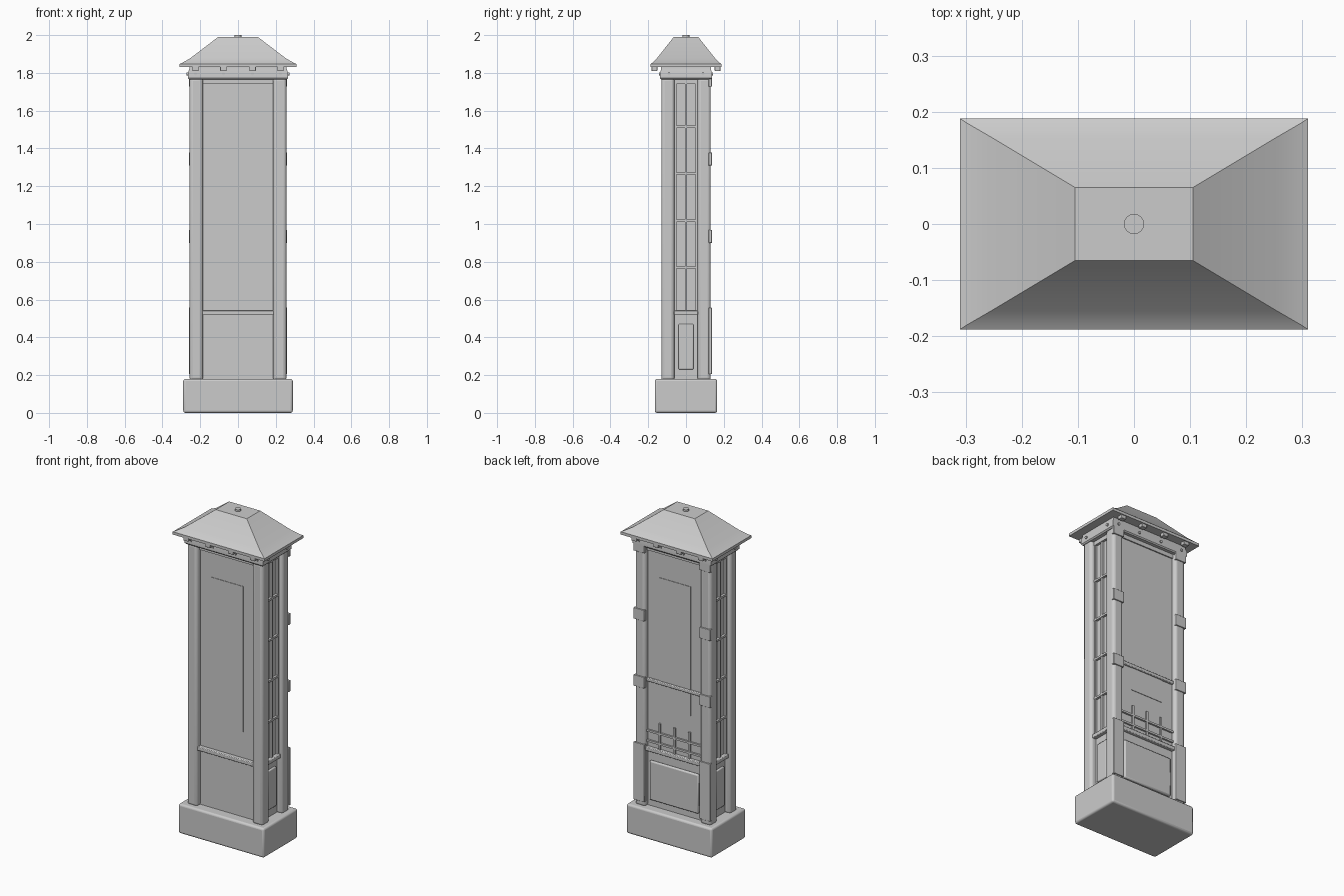
import bpy, bmesh, math

if "Cube" in bpy.data.objects:
    bpy.data.objects.remove(bpy.data.objects["Cube"])


def finish(ob, angle=35):
    bpy.ops.object.select_all(action='DESELECT')
    ob.select_set(True)
    bpy.context.view_layer.objects.active = ob
    bpy.ops.object.shade_smooth_by_angle(angle=math.radians(angle))
    return ob


def box(name, x0, x1, y0, y1, z0, z1, bevel=0.0, seg=2):
    """Box given by its extents, with optional rounded edges."""
    x0, x1 = sorted((x0, x1))
    y0, y1 = sorted((y0, y1))
    bm = bmesh.new()
    bmesh.ops.create_cube(bm, size=1)
    for v in bm.verts:
        v.co = ((x0 + x1) / 2 + v.co.x * (x1 - x0),
                (y0 + y1) / 2 + v.co.y * (y1 - y0),
                (z0 + z1) / 2 + v.co.z * (z1 - z0))
    me = bpy.data.meshes.new(name)
    bm.to_mesh(me)
    bm.free()
    ob = bpy.data.objects.new(name, me)
    bpy.context.collection.objects.link(ob)
    if bevel:
        m = ob.modifiers.new("bevel", 'BEVEL')
        m.width, m.segments = bevel, seg
    return finish(ob)


def stacked_rings(name, rings):
    """Closed solid from rectangular rings (half x, half y, z)."""
    bm = bmesh.new()
    loops = [[bm.verts.new((sx * hx, sy * hy, z))
              for sx, sy in ((-1, -1), (1, -1), (1, 1), (-1, 1))]
             for hx, hy, z in rings]
    for a, b in zip(loops, loops[1:]):
        for i in range(4):
            j = (i + 1) % 4
            bm.faces.new((a[i], a[j], b[j], b[i]))
    bm.faces.new(loops[0][::-1])
    bm.faces.new(loops[-1])
    me = bpy.data.meshes.new(name)
    bm.to_mesh(me)
    bm.free()
    ob = bpy.data.objects.new(name, me)
    bpy.context.collection.objects.link(ob)
    return finish(ob)


def stud(name, loc, r, depth, rot=(0, 0, 0)):
    bpy.ops.mesh.primitive_cylinder_add(vertices=16, radius=r, depth=depth, location=loc, rotation=rot)
    bpy.context.object.name = name
    finish(bpy.context.object)


# plinth and inner cabinet
box("plinth", -.29, .29, -.165, .165, 0, .18, .012, 3)
box("cabinet_body", -.222, .222, -.10, .105, .17, 1.78)

# corner posts with well rounded vertical edges
for sx in (-1, 1):
    for sy in (-1, 1):
        box("corner_post", sx * .185, sx * .257, sy * .061, sy * .131, .17, 1.775, .018, 4)

# front rails and thin display sheet
box("front_rail", -.19, .19, -.124, -.09, .517, .541, .004)
box("front_top_rail", -.19, .19, -.108, -.09, 1.74, 1.775)
box("front_sheet", -.107, .107, -.103, -.095, .70, 1.59)

# back rails, sheet, low lattice and access hatch
box("back_sill", -.19, .19, .09, .125, .517, .541, .004)
box("back_mid_rail", -.19, .19, .09, .118, .94, .96, .004)
box("back_top_rail", -.19, .19, .09, .112, 1.74, 1.775)
box("back_sheet", -.107, .107, .10, .108, .80, 1.59)
for z in (.576, .638):
    box("lattice_bar", -.19, .19, .10, .116, z - .006, z + .006)
for x in (-.10, 0, .10):
    box("lattice_upright", x - .006, x + .006, .10, .115, .54, .70)
box("access_hatch", -.165, .165, .10, .12, .22, .46, .008)

# glazed sides: frame, glazing bars and lower panel
for s in (-1, 1):
    box("side_sill", s * .21, s * .246, -.064, .064, .517, .541, .004)
    box("side_head", s * .21, s * .236, -.064, .064, 1.74, 1.775)
    for y in (-.056, 0, .056):
        box("side_upright", s * .21, s * .234, y - .006, y + .006, .54, 1.745)
    for z in (.77, 1.017, 1.267, 1.515):
        box("side_glazing_bar", s * .21, s * .236, -.062, .062, z - .006, z + .006)
    box("side_lower_panel", s * .21, s * .234, -.04, .04, .23, .47, .005)

# metal straps on the back posts
for s in (-1, 1):
    for z0, z1 in ((.205, .557), (.90, .968), (1.31, 1.378), (1.727, 1.775)):
        box("post_strap", s * .187, s * .26, .12, .137, z0, z1, .002)

# cornice, eave blocks and studs
stacked_rings("cornice", [(.258, .132, 1.765), (.265, .137, 1.772), (.265, .137, 1.80),
                          (.258, .132, 1.82), (.258, .132, 1.835)])
for s in (-1, 1):
    for x in (-.225, -.077, .077, .225):
        box("eave_block", x - .017, x + .017, s * .152, s * .182, 1.81, 1.835, .002)
        stud("cornice_stud", (x, s * .137, 1.795), .008, .012, (math.pi / 2, 0, 0))
    for y in (-.09, .09):
        stud("cornice_stud", (s * .266, y, 1.795), .008, .012, (0, math.pi / 2, 0))

# hipped roof with slightly flared eaves, and cap
stacked_rings("roof", [(.31, .188, 1.83), (.31, .188, 1.847), (.298, .18, 1.852),
                       (.255, .155, 1.876), (.105, .065, 1.99)])
stud("roof_cap", (0, 0, 1.992), .018, .016)
